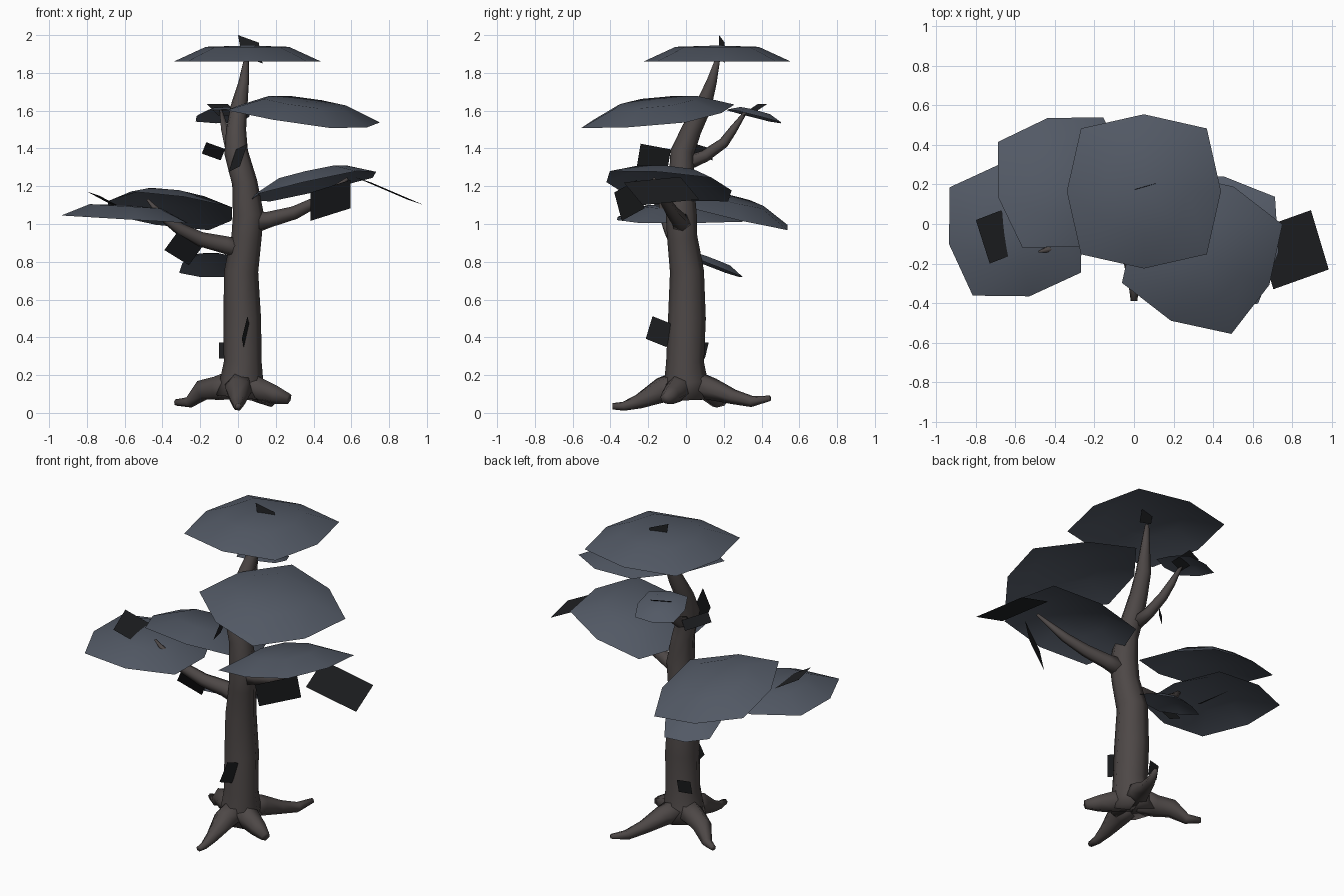
import bpy, bmesh
from math import cos, sin, radians
from mathutils import Vector

if "Cube" in bpy.data.objects:
    bpy.data.objects.remove(bpy.data.objects["Cube"])


def material(name, rgb):
    m = bpy.data.materials.new(name)
    m.diffuse_color = (*rgb, 1)
    m.use_nodes = True
    m.node_tree.nodes["Principled BSDF"].inputs["Base Color"].default_value = m.diffuse_color
    return m


BARK = material("bark", (0.075, 0.064, 0.062))
LEAF = material("foliage", (0.085, 0.10, 0.13))
DARK = material("dark_leaf", (0.014, 0.015, 0.017))


def finish(bm, name, mat, smooth=True):
    me = bpy.data.meshes.new(name)
    for f in bm.faces:
        f.smooth = smooth
    bm.to_mesh(me)
    bm.free()
    me.materials.append(mat)
    ob = bpy.data.objects.new(name, me)
    bpy.context.collection.objects.link(ob)
    return ob


def tube(name, pts, sides=8):
    """Tapered tube through (x, y, z, radius) points."""
    bm = bmesh.new()
    P = [Vector(p[:3]) for p in pts]
    rings, a = [], None
    for i, p in enumerate(P):
        t = (P[min(i + 1, len(P) - 1)] - P[max(i - 1, 0)]).normalized()
        a = t.orthogonal() if a is None else a
        a = (a - t * a.dot(t)).normalized()
        b = t.cross(a)
        r = pts[i][3]
        rings.append([bm.verts.new(p + r * (a * cos(k) + b * sin(k)))
                      for k in (radians(360 * j / sides) for j in range(sides))])
    for lo, hi in zip(rings, rings[1:]):
        for j in range(sides):
            n = (j + 1) % sides
            bm.faces.new((lo[j], lo[n], hi[n], hi[j]))
    bm.faces.new(rings[0][::-1])
    bm.faces.new(rings[-1])
    finish(bm, name, BARK)


def canopy(name, centre, size, rot, gx, gy):
    """Open shallow eight-sided dome, tilted by slopes gx, gy."""
    bm = bmesh.new()
    c = Vector(centre)

    def ring(axis, corner, h):
        out = []
        for k in range(8):
            r = (corner if k % 2 else axis) * size
            an = radians(rot + 45 * k)
            x, y = r * cos(an), r * sin(an)
            out.append(bm.verts.new(c + Vector((x, y, gx * x + gy * y + h * size))
                                    - Vector((gx, gy, 0)) * h * size))
        return out
    rim = ring(0.39, 0.45, 0)
    inner = ring(0.22, 0.24, 0.2 * 0.39)
    top = bm.verts.new(c + Vector((-gx * .085, -gy * .085, .085)) * size)
    for k in range(8):
        n = (k + 1) % 8
        bm.faces.new((rim[k], rim[n], inner[n], inner[k]))
        bm.faces.new((inner[k], inner[n], top))
    finish(bm, name, LEAF)


def card(name, centre, u, v):
    """Flat leaf card from a centre and two half-edges."""
    c, u, v = Vector(centre), Vector(u), Vector(v)
    bm = bmesh.new()
    bm.faces.new([bm.verts.new(p) for p in (c - u - v, c + u - v, c + u + v, c - u + v)])
    finish(bm, name, DARK, False)


# Trunk
tube("trunk", [(.01, 0, .08, .125), (.02, 0, .17, .115), (.025, -.005, .27, .1),
               (.022, .005, .5, .1), (.017, .005, .75, .09), (.045, -.02, .93, .08),
               (.055, -.025, 1.05, .082), (.035, -.025, 1.22, .067), (-.01, -.02, 1.38, .063),
               (-.01, .03, 1.5, .053), (.005, .09, 1.62, .045), (.03, .135, 1.75, .028),
               (.045, .17, 1.88, .012)])

# Roots
tube("front_root", [(.01, -.03, .15, .08), (0, -.13, .12, .07), (0, -.25, .06, .04),
                    (0, -.33, .035, .025), (0, -.39, .035, .017)], 6)
tube("back_root", [(.02, .03, .15, .08), (.07, .14, .125, .06), (.12, .25, .085, .04),
                   (.17, .35, .06, .03), (.21, .445, .077, .015)], 6)
tube("left_root", [(-.02, .02, .15, .08), (-.11, .06, .13, .065), (-.19, .11, .12, .055),
                   (-.26, .16, .055, .03), (-.33, .2, .055, .017)], 6)
tube("right_root", [(.03, -.02, .15, .08), (.12, -.05, .12, .065), (.2, -.08, .095, .05),
                    (.27, -.11, .075, .028)], 6)

# Branches
tube("left_branch", [(.03, -.02, .86, .055), (-.07, -.03, .89, .048), (-.2, -.06, .92, .04),
                     (-.31, -.09, .975, .033), (-.4, -.12, 1.04, .022), (-.48, -.14, 1.13, .006)], 6)
tube("right_branch", [(.06, -.02, 1.0, .06), (.17, -.04, 1.025, .043), (.3, -.07, 1.06, .036),
                      (.42, -.11, 1.12, .028), (.58, -.17, 1.24, .008)], 6)
tube("back_branch", [(-.01, 0, 1.32, .04), (-.03, .1, 1.36, .033), (-.05, .2, 1.43, .028),
                     (-.07, .25, 1.5, .022), (-.09, .32, 1.6, .008)], 6)

# Foliage domes
canopy("top_canopy", (.05, .165, 1.86), 1, 0, 0, 0)
canopy("upper_right_canopy", (.345, -.15, 1.57), .96, -25, -.12, .11)
canopy("right_canopy", (.40, -.09, 1.2), .86, -9, .215, -.1)
canopy("left_canopy", (-.6, -.03, 1.025), .88, 12, -.06, 0)
canopy("left_back_canopy", (-.36, .21, 1.07), .86, 13, -.1, -.25)
canopy("small_lower_canopy", (-.14, .13, .78), .42, 20, .05, -.38)
canopy("small_upper_canopy", (-.08, .36, 1.57), .37, 15, .05, -.25)

# Leaf cards
cards = [
    ((.065, .19, 1.925), (.055, .015, -.02), (-.01, 0, .055)),
    ((0, -.17, 1.35), (.03, -.08, .015), (.02, .01, .06)),
    ((-.13, .08, 1.385), (.05, .06, -.018), (.012, 0, .03)),
    ((-.70, -.065, 1.125), (.065, .025, -.035), (.035, -.11, -.012)),
    ((-.29, -.05, .87), (.065, .03, -.04), (.035, -.03, .048)),
    ((.49, -.3, 1.125), (.105, .06, .033), (0, -.02, .075)),
    ((.80, -.13, 1.175), (.14, .05, -.06), (-.045, .15, .015)),
    ((.04, -.14, .43), (.005, .055, -.022), (.015, .018, .06)),
    ((-.06, .1, .33), (.04, .01, 0), (0, .01, .042)),
    ((-.08, .36, 1.605), (.055, .025, 0), (-.03, .045, .03)),
]
for i, (c, u, v) in enumerate(cards):
    card(f"leaf_card_{i + 1}", c, u, v)
